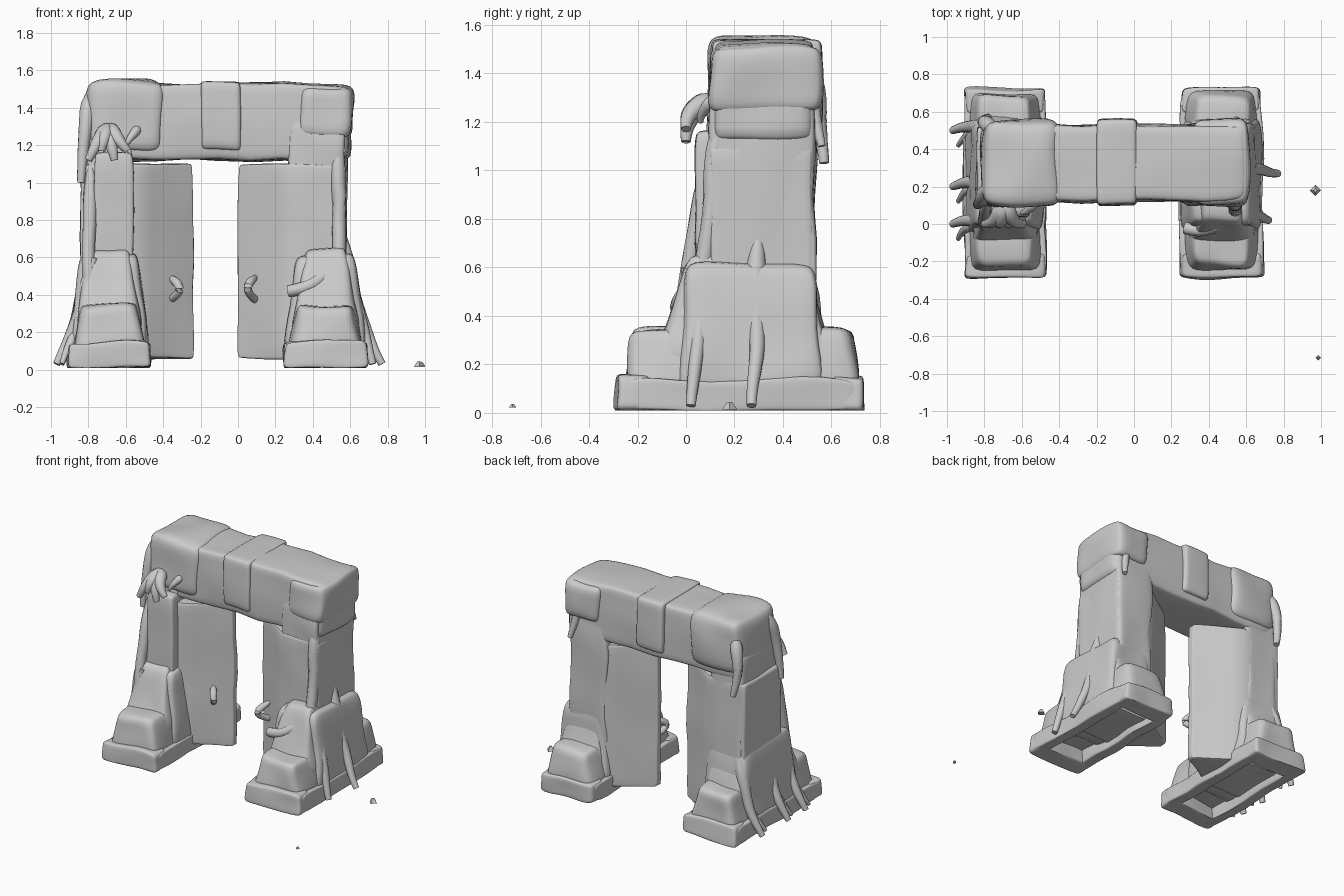
import bpy, bmesh, math
from mathutils import Vector, noise

if "Cube" in bpy.data.objects:
    bpy.data.objects.remove(bpy.data.objects["Cube"])

stone = bpy.data.materials.new("grey_stone")
stone.use_nodes = True
GREY = (0.6, 0.6, 0.6, 1)
stone.diffuse_color = GREY
stone.node_tree.nodes["Principled BSDF"].inputs["Base Color"].default_value = GREY


def finish(name, bm):
    bmesh.ops.recalc_face_normals(bm, faces=bm.faces)
    mesh = bpy.data.meshes.new(name)
    bm.to_mesh(mesh)
    bm.free()
    mesh.materials.append(stone)
    ob = bpy.data.objects.new(name, mesh)
    bpy.context.collection.objects.link(ob)
    bpy.ops.object.select_all(action='DESELECT')
    ob.select_set(True)
    bpy.context.view_layer.objects.active = ob
    bpy.ops.object.shade_smooth_by_angle(angle=math.radians(40))


def block(name, low, high, taper=(1, 1), power=14, rough=0.02, pinch=0):
    """Worn stone: a soft-cornered cube, tapered upward; pinch thins its +x or -x half."""
    low, high = Vector(low), Vector(high)
    middle, half = (low + high) / 2, (high - low) / 2
    bm = bmesh.new()
    bmesh.ops.create_cube(bm, size=2)
    bmesh.ops.subdivide_edges(bm, edges=bm.edges[:], cuts=11, use_grid_fill=True)
    for v in bm.verts:
        p = Vector([math.sin(c * math.pi / 2) for c in v.co])
        p /= sum(abs(c) ** power for c in p) ** (1 / power)
        rise = (p.z + 1) / 2
        p.y *= 1 - max(0, pinch * p.x)
        p.x *= 1 + (taper[0] - 1) * rise
        p.y *= 1 + (taper[1] - 1) * rise
        p = middle + Vector([a * b for a, b in zip(p, half)])
        v.co = p + noise.noise_vector(p * 4) * rough
        v.co.z = max(v.co.z, 0.01)
    finish(name, bm)


def root(name, start, end, bow=(0, 0, 0), thick=0.04, tip=0.4, wobble=0.02):
    """Tapering root from start to end, bowed aside in the middle."""
    start, end, bow = Vector(start), Vector(end), Vector(bow)
    steps, sides = 12, 12
    path = []
    for i in range(steps + 1):
        t = i / steps
        arch = math.sin(math.pi * t)
        p = start.lerp(end, t) + bow * arch
        path.append(p + noise.noise_vector(p * 3) * wobble * arch)
    bm = bmesh.new()
    rings = []
    for i, p in enumerate(path):
        t = i / steps
        along = path[min(i + 1, steps)] - path[max(i - 1, 0)]
        turn = along.to_track_quat('Z', 'Y')
        r = thick * (1 + (tip - 1) * t) * min(1, 0.4 + 3 * t)
        angles = [2 * math.pi * k / sides for k in range(sides)]
        rings.append([bm.verts.new(p + turn @ Vector((r * math.cos(a), r * math.sin(a), 0)))
                      for a in angles])
    for lower, upper in zip(rings, rings[1:]):
        for k in range(sides):
            j = (k + 1) % sides
            bm.faces.new((lower[k], lower[j], upper[j], upper[k]))
    bm.faces.new(rings[0])
    bm.faces.new(rings[-1])
    finish(name, bm)


# Lintel, its heavier ends and the keystone band
block("lintel", (-0.8, 0.12, 1.12), (0.6, 0.53, 1.53))
block("lintel_right_end", (-0.81, 0.09, 1.16), (-0.4, 0.56, 1.55), (0.97, 0.98), 7)
block("lintel_left_end", (0.32, 0.1, 1.24), (0.61, 0.56, 1.52), power=7)
block("keystone_band", (-0.2, 0.1, 1.17), (0.02, 0.56, 1.54), rough=0.01)

# Pillar shafts, and the narrow buttress before the right one
block("right_pillar", (-0.83, 0.1, 0.1), (-0.55, 0.53, 1.3), (0.9, 0.95))
block("right_buttress", (-0.77, 0.04, 0.3), (-0.56, 0.3, 1.16), rough=0.01)
block("left_pillar", (0.28, 0.11, 0.1), (0.58, 0.53, 1.35), rough=0.025)

# Wedges thinning toward the opening
block("right_inner_wedge", (-0.84, 0.1, 0.06), (-0.24, 0.52, 1.1), power=40, rough=0.01, pinch=0.9)
block("left_inner_wedge", (0, 0.1, 0.06), (0.58, 0.52, 1.1), power=40, rough=0.01, pinch=-0.9)

# Stepped feet leaning into the shafts, on an open rim at the ground
for side, x in (("right", -0.69), ("left", 0.47)):
    def tier(part, width, front, back, bottom, top, taper):
        block(side + part, (x - width, front, bottom), (x + width, back, top), taper, 10)
    tier("_foot_step", 0.2, -0.25, 0.71, 0.1, 0.35, (0.72, 0.95))
    tier("_foot_shoulder", 0.18, -0.14, 0.62, 0.2, 0.65, (0.6, 0.6))
    tier("_pillar_base", 0.22, -0.05, 0.57, 0.08, 0.62, (0.7, 0.85))
    tier("_front_rim", 0.22, -0.29, -0.15, 0.01, 0.15, (0.95, 0.9))
    tier("_back_rim", 0.22, 0.59, 0.73, 0.01, 0.15, (0.95, 0.9))
    for edge, rim_x in (("inner", x - 0.18), ("outer", x + 0.18)):
        block(f"{side}_{edge}_rim", (rim_x - 0.04, -0.25, 0.01), (rim_x + 0.04, 0.7, 0.14), power=8)

# Forked roots spreading over the ground on the right side
for i, y in enumerate((0, 0.2, 0.5)):
    root(f"ground_root_{i}", (-0.77, y, 0.6), (-0.97, y, 0.03), (0, 0.02, -0.06), 0.05)
    root(f"ground_root_fork_{i}", (-0.87, y, 0.2), (-0.94, y - 0.08, 0.03), thick=0.03)

# Roots hanging from the right end of the lintel
root("hanging_side_root", (-0.78, 0.2, 1.5), (-0.84, 0.1, 1), (-0.02, -0.02, 0), 0.05)
root("hanging_back_root", (-0.75, 0.5, 1.45), (-0.78, 0.57, 1.03), (-0.03, 0.01, 0), 0.05)
root("clinging_root", (-0.79, 0.12, 1.1), (-0.8, -0.03, 0.3), (0, -0.02, 0), tip=0.8)
for i in range(4):
    x = -0.8 + i * 0.07
    root(f"claw_root_{i}", (-0.7, 0.12, 1.3), (x, 0, 1.12 + i % 2 * 0.05), (0, -0.04, 0), 0.05)
root("small_claw_root", (-0.53, 0.12, 1.3), (-0.6, 0.06, 1.2), (0, -0.02, 0), 0.03)

# Roots winding down the left pillar and over its foot
root("winding_root", (0.53, 0.15, 1.25), (0.54, 0.07, 0.6), (0, -0.01, 0), tip=0.9, wobble=0.04)
root("winding_root_end", (0.54, 0.1, 0.62), (0.27, -0.02, 0.42), (0.02, -0.06, -0.05), tip=0.8)
root("left_outer_root", (0.55, 0.3, 0.75), (0.77, 0.27, 0.03), (-0.02, 0, -0.06), 0.05)
root("left_front_root", (0.54, 0.08, 0.65), (0.72, 0.02, 0.03), (0, 0, 0), 0.05)
root("left_hanging_root", (0.5, 0.5, 1.4), (0.55, 0.56, 1.1))

# Small vine loops on the inner wedges
for side, x, bend in (("right", -0.37, 0.05), ("left", 0.1, -0.05)):
    root(side + "_vine_loop", (x, 0.25, 0.5), (x, 0.25, 0.37), (bend, -0.09, 0), 0.025, 0.8)

# Loose stone chips on the ground
for name, y, r in (("stone_chip", 0.18, 0.03), ("tiny_stone_chip", -0.715, 0.015)):
    bm = bmesh.new()
    bmesh.ops.create_cone(bm, cap_ends=True, segments=4, radius1=r, radius2=r / 3, depth=r)
    bmesh.ops.translate(bm, verts=bm.verts, vec=(1 - r, y, 0.03))
    finish(name, bm)
